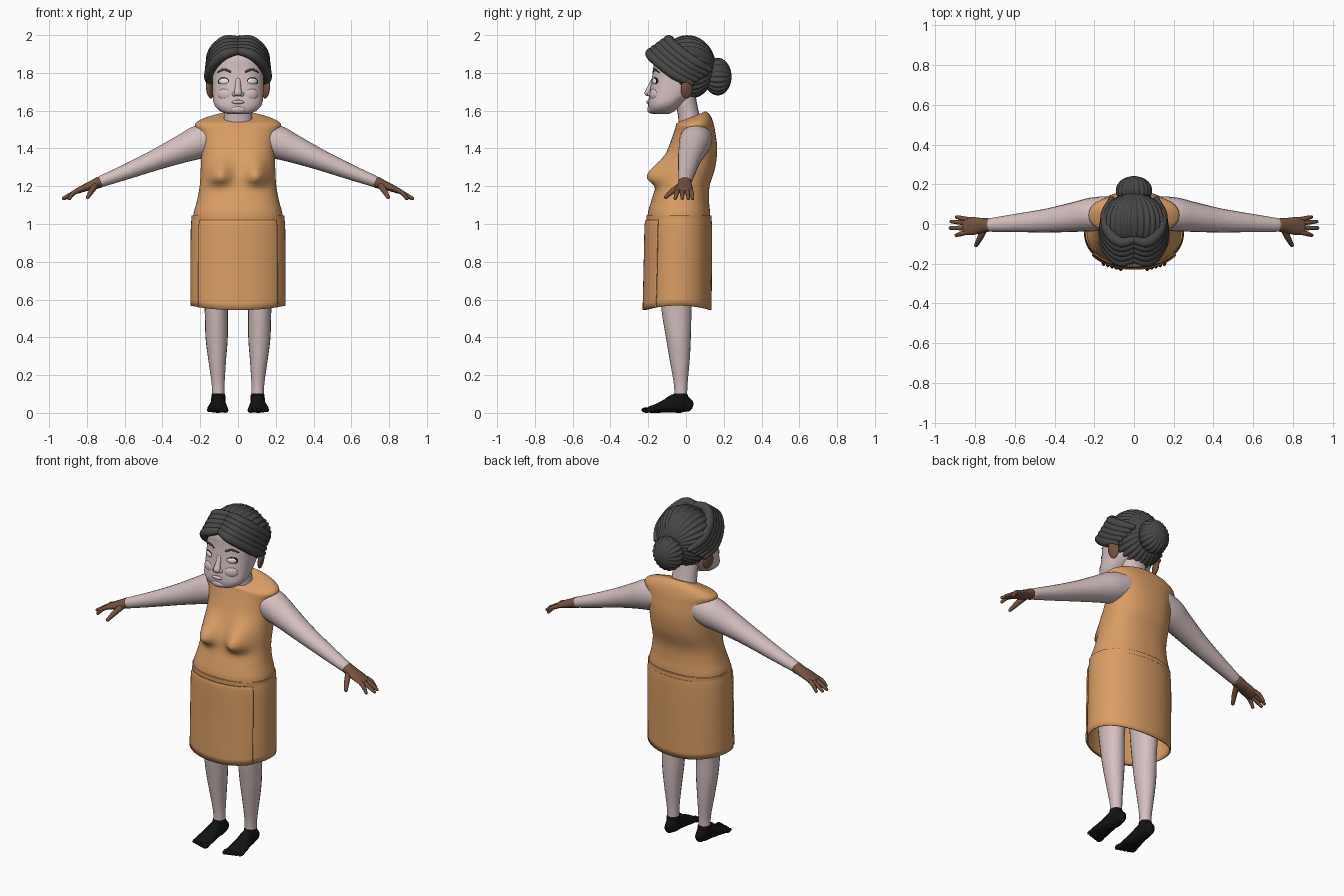
import bpy, bmesh, math
from mathutils import Vector, Matrix

if "Cube" in bpy.data.objects:
    bpy.data.objects.remove(bpy.data.objects["Cube"])

def material(name, rgb):
    m = bpy.data.materials.new(name)
    m.diffuse_color = (*rgb, 1)
    m.use_nodes = True
    m.node_tree.nodes["Principled BSDF"].inputs["Base Color"].default_value = m.diffuse_color
    return m

SKIN = material("pale_skin", (.66, .52, .52))
ORANGE = material("orange_cloth", (.70, .34, .13))
HAIR = material("dark_grey_hair", (.065, .063, .062))
BROWN = material("brown_skin", (.18, .085, .05))
BLACK = material("black", (.006, .006, .006))
WHITE = material("eye_white", (.9, .9, .9))

def finish(name, bm, mat):
    bmesh.ops.recalc_face_normals(bm, faces=bm.faces[:])
    me = bpy.data.meshes.new(name)
    bm.to_mesh(me)
    bm.free()
    me.materials.append(mat)
    ob = bpy.data.objects.new(name, me)
    bpy.context.collection.objects.link(ob)
    return ob

def smooth_rows(rows, n=5):
    """Catmull-Rom interpolation through rows of numbers."""
    out = []
    for i in range(len(rows) - 1):
        a, b, c, d = (rows[max(0, min(len(rows) - 1, i + k))] for k in (-1, 0, 1, 2))
        for j in range(n):
            t = j / n
            out.append([.5 * (2*q + (r-p)*t + (2*p-5*q+4*r-s)*t*t + (3*q-p-3*r+s)*t**3)
                        for p, q, r, s in zip(a, b, c, d)])
    return out + [list(rows[-1])]

def skin_rings(name, rings, mat, closed=True, cap=True):
    bm = bmesh.new()
    vs = [[bm.verts.new(p) for p in r] for r in rings]
    n = len(rings[0])
    for r0, r1 in zip(vs, vs[1:]):
        for i in range(n if closed else n - 1):
            j = (i + 1) % n
            bm.faces.new((r0[i], r0[j], r1[j], r1[i]))
    if cap:
        bm.faces.new(vs[0])
        bm.faces.new(vs[-1])
    return finish(name, bm, mat)

def loft(name, rows, mat, power=2.0, span=None, cap=True, shape=None, n=48):
    """Rows: z, half width, front y, back y, tilt. span = partial arc at the front."""
    rings = []
    for z, rx, yf, yb, tilt in smooth_rows(rows):
        ring = []
        for i in range(n):
            a = 2 * math.pi * i / n if span is None else -math.pi/2 + span * (2*i/(n-1) - 1)
            c, s = math.cos(a), math.sin(a)
            x = rx * math.copysign(abs(c) ** (2/power), c)
            dy = (yb - yf) / 2 * math.copysign(abs(s) ** (2/power), s)
            p = Vector((x, (yf + yb) / 2 + dy, z + tilt * dy))
            if shape:
                shape(p, s)
            ring.append(p)
        rings.append(ring)
    return skin_rings(name, rings, mat, span is None, cap)

def tube(name, rows, mat, side=1, up=(0, 0, 1), n=20):
    """Rows: x, y, z, half width across, half thickness along up. Rounded ends."""
    rows = smooth_rows(rows)
    pts = [Vector(r[:3]) for r in rows]
    rings = []
    for i, p in enumerate(pts):
        t = (pts[min(i+1, len(pts)-1)] - pts[max(i-1, 0)]).normalized()
        u = t.cross(Vector(up)).normalized()
        v = u.cross(t)
        ring = lambda k, off: [p + t*off + (u*math.cos(a)*rows[i][3] + v*math.sin(a)*rows[i][4]) * k
                               for a in (2*math.pi*j/n for j in range(n))]
        r = min(rows[i][3], rows[i][4])
        if i == 0:
            rings += [ring(.35, -.85*r), ring(.8, -.55*r)]
        rings.append(ring(1, 0))
        if i == len(pts) - 1:
            rings += [ring(.8, .55*r), ring(.35, .85*r)]
    for rg in rings:
        for q in rg:
            q.x *= side
    return skin_rings(name, rings, mat)

def ball(name, loc, rad, mat, rz=0, ry=0):
    bm = bmesh.new()
    m = (Matrix.Translation(loc) @ Matrix.Rotation(rz, 4, 'Z') @ Matrix.Rotation(ry, 4, 'Y')
         @ Matrix.Diagonal((*rad, 1)))
    bmesh.ops.create_uvsphere(bm, u_segments=24, v_segments=14, radius=1, matrix=m)
    return finish(name, bm, mat)

def ridged_ball(name, loc, rad, strands, depth):
    """Ellipsoid with strand ridges that run front to back."""
    rings, n = [], strands * 6
    for i in range(1, 28):
        th = math.pi * i / 28
        ring = []
        for j in range(n):
            a = 2 * math.pi * j / n
            k = math.sin(th) * (1 - depth * (1 - abs(math.sin(a * strands / 2 + math.pi/4))))
            ring.append(Vector((loc[0] + rad[0]*k*math.cos(a), loc[1] - rad[1]*math.cos(th),
                                loc[2] + rad[2]*k*math.sin(a))))
        rings.append(ring)
    return skin_rings(name, rings, HAIR)

# Dress bodice with bust
def bust(p, s):
    if s < 0 and 1.1 < p.z < 1.5:
        w = .04 if p.z < 1.25 else .085
        p.y -= .075 * math.exp(-((abs(p.x)-.1)/.06)**2) * math.exp(-((p.z-1.25)/w)**2)

loft("dress_bodice", [(.97, .235, -.20, .125, 0), (1.05, .236, -.203, .128, 0), (1.12, .218, -.185, .122, 0),
     (1.2, .203, -.16, .125, 0), (1.3, .197, -.135, .155, 0), (1.4, .196, -.095, .165, 0),
     (1.48, .21, -.068, .155, .05), (1.525, .228, -.055, .145, .1), (1.55, .195, -.052, .13, .25),
     (1.563, .13, -.05, .11, .38), (1.566, .095, -.045, .10, .4)], ORANGE, 2.3, shape=bust, n=96)

# Skirt with curved hem, front apron panel and waistband
SKIRT = [(1.045, .243, -.207, .133, 0), (.98, .25, -.212, .138, 0), (.8, .252, -.216, .138, 0),
         (.568, .252, -.222, .135, 0)]

def hem(p, s):
    p.z -= .024 * s * s * max(0, (.8 - p.z) / .232)

def thicken(ob, t, offset):
    m = ob.modifiers.new("thickness", 'SOLIDIFY')
    m.thickness, m.offset = t, offset

thicken(loft("skirt", SKIRT, ORANGE, 2.15, cap=False, shape=hem), .008, -1)
panel = [(min(z, 1.02), rx + .004, yf - .005, yb, 0) for z, rx, yf, yb, _ in SKIRT]
thicken(loft("apron_panel", panel, ORANGE, 2.15, span=.93, cap=False, shape=hem), .006, 0)
band = [(z, .246, -.21, .136, 0) for z in (1.02, 1.035, 1.045)]
thicken(loft("waistband", band, ORANGE, 2.15, cap=False), .008, -1)

# Head and neck
loft("head", [(1.583, .055, -.18, -.09, 0), (1.598, .095, -.195, -.06, 0), (1.635, .127, -.20, -.02, 0),
     (1.70, .135, -.192, .05, 0), (1.76, .136, -.182, .07, 0), (1.82, .137, -.174, .08, 0),
     (1.89, .13, -.165, .08, 0), (1.94, .08, -.11, .05, 0)], SKIN, 2.4)
tube("neck", [(0, .03, 1.5, .085, .07), (0, .015, 1.57, .075, .057), (0, -.005, 1.68, .075, .055)],
     SKIN, up=(0, 1, 0))
tube("nose", [(0, -.172, 1.765, .014, .012), (0, -.188, 1.725, .016, .015), (0, -.203, 1.692, .021, .017)],
     SKIN, up=(0, 1, 0))
ball("lower_lip", (0, -.196, 1.645), (.034, .014, .01), SKIN)
ball("chin", (0, -.185, 1.607), (.045, .02, .022), SKIN)
tube("mouth_line", [(-.042, -.19, 1.664, .002, .002), (0, -.1965, 1.658, .002, .002),
     (.042, -.19, 1.664, .002, .002)], BROWN)

# Hair: ridged cap and bun
ridged_ball("hair_cap", (0, .008, 1.83), (.168, .15, .17), 30, .09)
ridged_ball("hair_bun", (0, .168, 1.78), (.092, .073, .1), 20, .12)

for s, side in ((1, "left"), (-1, "right")):
    # Face details
    ball(side + "_eye_rim", (s*.075, -.1615, 1.755), (.033, .012, .022), BLACK, s*.42)
    ball(side + "_eye", (s*.075, -.164, 1.755), (.029, .0125, .018), WHITE, s*.42)
    tube(side + "_eyebrow", [(.04, -.173, 1.806, .004, .005), (.075, -.165, 1.818, .004, .006),
         (.108, -.143, 1.803, .003, .003)], HAIR, s)
    ball(side + "_cheek", (s*.07, -.165, 1.685), (.042, .025, .035), SKIN, s*.4)
    ball(side + "_nostril", (s*.019, -.19, 1.687), (.013, .015, .012), SKIN)
    ball(side + "_ear", (s*.15, .005, 1.715), (.016, .034, .052), BROWN, s*.35, s*.15)
    # Swept front locks
    for k in range(5):
        d, e, w = .024*k, .018*k, .027
        tube(f"{side}_front_lock_{k}", [(.006, -.178 + d, 1.915 + e*.85, .02, .02),
             (.07, -.188 + d, 1.898 + e, w, w), (.128, -.135 + d, 1.847 + e, w, w),
             (.153 - .003*k, -.05 + d, 1.785 + e, w, w),
             (.148 - .009*k, .03 + d, 1.745 + e, .015, .015)], HAIR, s)
    # Arm
    tube(side + "_arm", [(.13, .055, 1.455, .085, .085), (.21, .048, 1.432, .085, .088),
         (.3, .035, 1.396, .075, .074), (.43, .018, 1.342, .061, .056), (.58, .006, 1.281, .047, .042),
         (.725, -.005, 1.225, .034, .03)], SKIN, s)
    # Hand with fingers and thumb
    tube(side + "_palm", [(.735, -.005, 1.221, .035, .031), (.77, -.007, 1.207, .038, .025),
         (.815, -.01, 1.19, .046, .019), (.85, -.01, 1.175, .044, .015)], BROWN, s)
    for k, (y0, y1, x1) in enumerate(((.024, .035, .893), (.003, .012, .92), (-.02, -.02, .925), (-.041, -.057, .895))):
        tube(f"{side}_finger_{k}", [(.84, y0, 1.18, .012, .012), (.87, (y0+y1)/2, 1.165, .012, .012),
             (x1, y1, 1.135, .009, .009)], BROWN, s, n=12)
    tube(side + "_thumb", [(.755, -.025, 1.205, .018, .018), (.775, -.07, 1.175, .015, .015),
         (.795, -.107, 1.142, .01, .01)], BROWN, s, n=12)
    # Leg
    tube(side + "_leg", [(.118, -.04, .95, .1, .1), (.116, -.05, .7, .075, .09), (.115, -.05, .55, .062, .08),
         (.113, -.04, .4, .059, .066), (.11, -.033, .28, .047, .053), (.105, -.028, .15, .034, .036),
         (.104, -.028, .07, .034, .034)], SKIN, s, up=(0, 1, 0))
    # Foot and toes
    tube(side + "_foot", [(.102, .015, .04, .026, .035), (.102, -.02, .05, .036, .05), (.104, -.06, .05, .038, .05),
         (.106, -.1, .038, .045, .038), (.108, -.15, .025, .054, .025), (.108, -.19, .018, .054, .018)],
         BLACK, s)
    tube(side + "_ankle", [(.104, -.028, .05, .039, .04), (.104, -.028, .092, .037, .038)], BLACK, s, up=(0, 1, 0))
    for k in range(5):
        ball(f"{side}_toe_{k}", (s*(.067 + .0215*k), -.208 + .006*k, .015),
             (.016 - .0012*k, .028, .015 - .001*k), BLACK)

# Smooth shading
for ob in bpy.context.collection.objects:
    ob.select_set(True)
    bpy.context.view_layer.objects.active = ob
bpy.ops.object.shade_smooth_by_angle(angle=math.radians(50))
